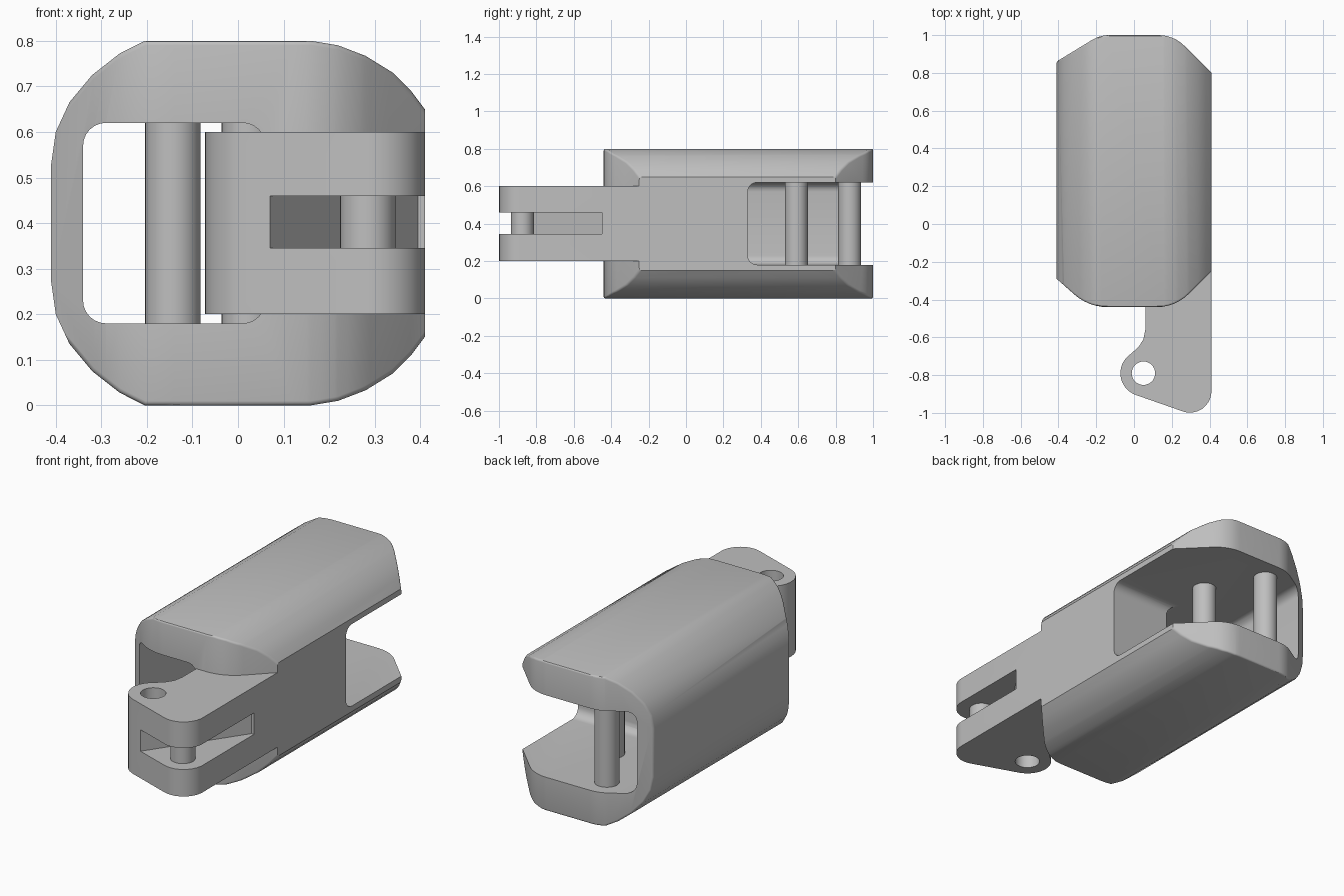
import bpy, bmesh, math
from mathutils import Vector

cube = bpy.data.objects.get("Cube")
if cube:
    bpy.data.objects.remove(cube, do_unlink=True)

GREY = (0.52, 0.52, 0.52, 1)
grey = bpy.data.materials.new("plain_grey")
grey.use_nodes = True
grey.diffuse_color = GREY
grey.node_tree.nodes["Principled BSDF"].inputs["Base Color"].default_value = GREY


def rounded(corners, steps=6):
    """Outline with circular corners; each corner is (u, v, setback)."""
    out = []
    for i, (u, v, d) in enumerate(corners):
        p = Vector((u, v))
        if d == 0:
            out.append(p)
            continue
        a = (Vector(corners[i - 1][:2]) - p).normalized()
        b = (Vector(corners[(i + 1) % len(corners)][:2]) - p).normalized()
        w = math.sin(a.angle(b) / 2)
        for k in range(steps + 1):
            t = k / steps
            c = [(1 - t) ** 2, 2 * w * t * (1 - t), t * t]
            out.append((c[0] * (p + a * d) + c[1] * p + c[2] * (p + b * d)) / sum(c))
    return out


def circle(u, v, r, n=32, start=0, end=360):
    count = n if end - start == 360 else n + 1
    angles = [math.radians(start + (end - start) * k / n) for k in range(count)]
    return [(u + r * math.cos(a), v + r * math.sin(a)) for a in angles]


def prism(name, outline, axis, lo, hi):
    """Extrude a flat outline along one axis."""
    place = {"x": lambda u, v, t: (t, u, v),
             "y": lambda u, v, t: (u, t, v),
             "z": lambda u, v, t: (u, v, t)}[axis]
    bm = bmesh.new()
    rings = [[bm.verts.new(place(u, v, t)) for u, v in outline] for t in (lo, hi)]
    for ring in rings:
        bm.faces.new(ring)
    n = len(outline)
    for i in range(n):
        j = (i + 1) % n
        bm.faces.new((rings[0][i], rings[0][j], rings[1][j], rings[1][i]))
    bmesh.ops.recalc_face_normals(bm, faces=bm.faces)
    mesh = bpy.data.meshes.new(name)
    bm.to_mesh(mesh)
    bm.free()
    mesh.materials.append(grey)
    obj = bpy.data.objects.new(name, mesh)
    bpy.context.collection.objects.link(obj)
    return obj


def apply(obj, kind, **settings):
    mod = obj.modifiers.new(kind.lower(), kind)
    for key, value in settings.items():
        setattr(mod, key, value)
    bpy.context.view_layer.objects.active = obj
    bpy.ops.object.modifier_apply(modifier=mod.name)


def combine(obj, other, operation="DIFFERENCE"):
    apply(obj, "BOOLEAN", object=other, operation=operation, solver="EXACT")
    bpy.data.objects.remove(other, do_unlink=True)


def smooth(obj):
    bpy.ops.object.select_all(action="DESELECT")
    obj.select_set(True)
    bpy.context.view_layer.objects.active = obj
    bpy.ops.object.shade_smooth_by_angle(angle=math.radians(30))


# Body: rounded section along y, trimmed by the plan outline
MID = 0.4
upper = [(-0.41, 0.53), (-0.40, 0.60), (-0.37, 0.665), (-0.32, 0.725), (-0.26, 0.772),
         (-0.205, 0.8), (0.16, 0.8), (0.22, 0.79), (0.28, 0.767), (0.34, 0.73),
         (0.38, 0.69), (0.41, 0.65)]
section = upper + [(x, 2 * MID - z) for x, z in reversed(upper)]
plan = rounded([(-0.41, -0.29, 0), (-0.24, -0.44, 0.1), (0.22, -0.44, 0.1), (0.41, -0.25, 0),
                (0.41, 0.8, 0), (0.21, 1, 0.08), (-0.18, 1, 0.05), (-0.41, 0.86, 0)])
body = prism("body", section, "y", -0.6, 1.2)
combine(body, prism("plan_cutter", plan, "z", -0.2, 1), "INTERSECT")
apply(body, "BEVEL", width=0.02, segments=3, limit_method="ANGLE",
      angle_limit=math.radians(55))

# Long channel through the body and the side opening at the back
channel = rounded([(-0.34, 0.18, 0.05), (0.06, 0.18, 0.05),
                   (0.06, 0.62, 0.05), (-0.34, 0.62, 0.05)])
combine(body, prism("channel_cutter", channel, "y", -0.7, 1.3))
opening = rounded([(0.33, 0.18, 0.05), (1.3, 0.18, 0), (1.3, 0.62, 0), (0.33, 0.62, 0.05)])
combine(body, prism("opening_cutter", opening, "x", -0.2, 0.7))
smooth(body)

# Tongue with a rounded ear, a vertical hole and an angled slot
EAR = (0.05, -0.79)
ear = circle(*EAR, 0.122, 16, 125, 250)
front = rounded([(*ear[-1], 0), (0.41, -1.045, 0.16), (0.41, -0.25, 0)], 10)[1:]
outline = ear + front + [(0.38, -0.2), (0.1, -0.4), (0.06, -0.44), (0.06, -0.56),
                         (0.05, -0.61), (0.025, -0.65)]
tongue = prism("tongue", outline, "z", 0.2, 0.6)
slot = [(0.07, -0.925), (0.395, -0.45), (0.6, -0.45), (0.6, -1.2), (0.07, -1.2)]
combine(tongue, prism("slot_cutter", slot, "z", 0.345, 0.46))
combine(tongue, prism("hole_cutter", circle(*EAR, 0.062), "z", 0, 1))
smooth(tongue)

# Pins across the channel and the slot
for name, x, y, lo, hi in [("back_pin", -0.143, 0.875, 0.17, 0.63),
                           ("middle_pin", 0.025, 0.59, 0.17, 0.63),
                           ("slot_pin", 0.285, -0.875, 0.335, 0.47)]:
    smooth(prism(name, circle(x, y, 0.061), "z", lo, hi))
